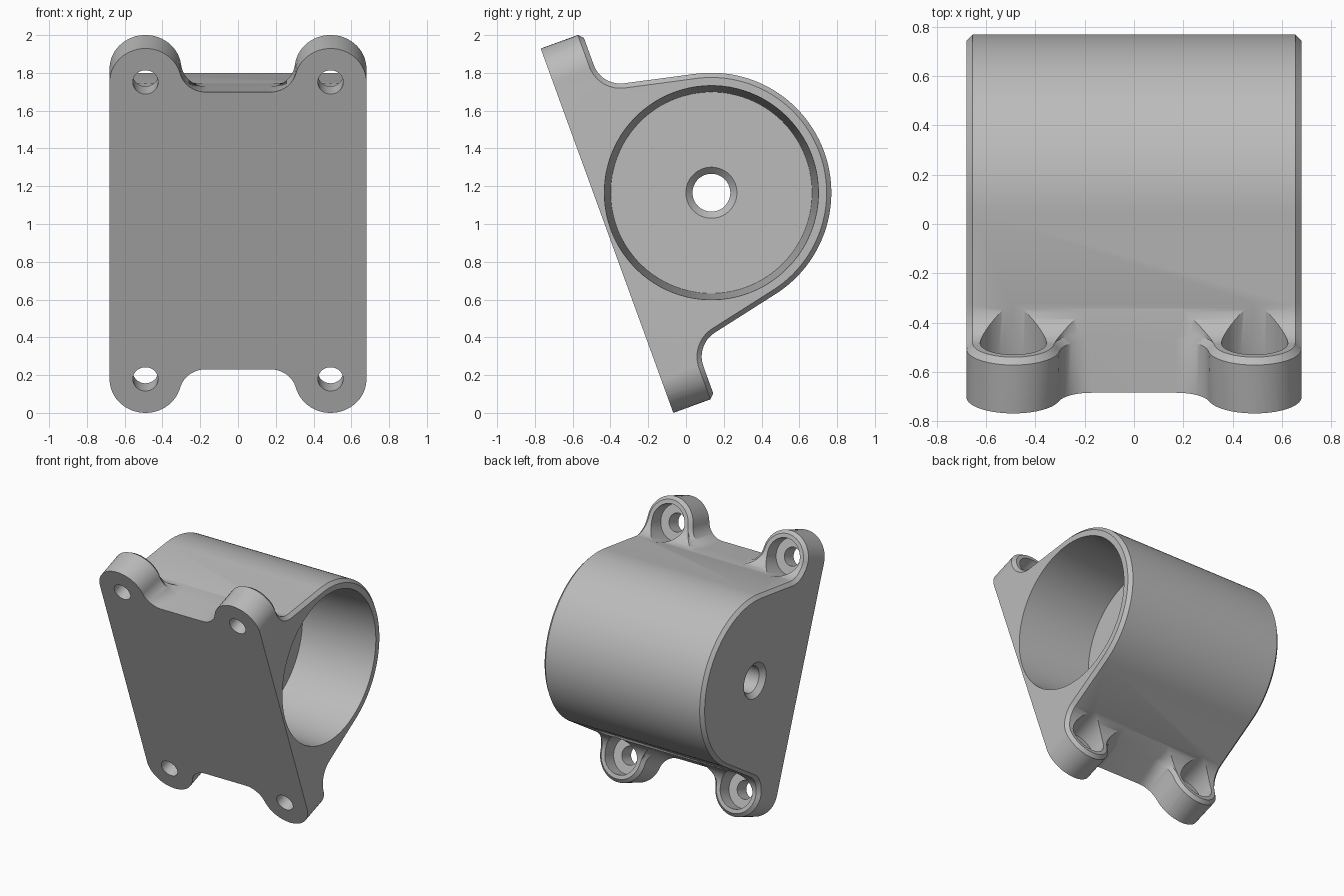
import bpy, bmesh
from math import sin, cos, tan, asin, atan2, pi, hypot, radians, sqrt
from mathutils import Vector

if bpy.data.objects.get("Cube"):
    bpy.data.objects.remove(bpy.data.objects["Cube"])

# Main dimensions: v runs up the mounting face, w goes straight back from it
TILT = radians(20)
HALF_H, HALF_X = 1.0265, 0.68
PLATE, CHAMFER = 0.234, 0.025
TUBE_W, TUBE_R = 0.588, 0.635
LINE_V = 0.78
EAR_X, EAR_R = 0.49, 0.19
EAR_V = HALF_H - EAR_R
SLOPE = atan2(LINE_V, TUBE_W) - asin(TUBE_R / hypot(LINE_V, TUBE_W))


def place(x, v, w):
    """Tilted bracket coordinates to world coordinates."""
    u = v + HALF_H
    return Vector((x, -0.067 - sin(TILT) * u + cos(TILT) * w,
                   cos(TILT) * u + sin(TILT) * w))


def arc(cx, cy, r, start, end, n):
    return [(cx + r * cos(start + (end - start) * i / n),
             cy + r * sin(start + (end - start) * i / n)) for i in range(n + 1)]


def loft(name, rings):
    """Closed solid through matching rings of points."""
    bm = bmesh.new()
    rows = [[bm.verts.new(place(*p)) for p in ring] for ring in rings]
    n = len(rows[0])
    for a, b in zip(rows, rows[1:]):
        for i in range(n):
            bm.faces.new((a[i], a[(i + 1) % n], b[(i + 1) % n], b[i]))
    bm.faces.new(rows[0])
    bm.faces.new(rows[-1])
    bmesh.ops.recalc_face_normals(bm, faces=bm.faces)
    mesh = bpy.data.meshes.new(name)
    bm.to_mesh(mesh)
    bm.free()
    obj = bpy.data.objects.new(name, mesh)
    bpy.context.collection.objects.link(obj)
    return obj


def combine(obj, tool, operation):
    mod = obj.modifiers.new(operation, 'BOOLEAN')
    mod.operation, mod.object, mod.solver = operation, tool, 'EXACT'
    bpy.context.view_layer.objects.active = obj
    bpy.ops.object.modifier_apply(modifier=mod.name)
    bpy.data.objects.remove(tool)


def side_profile(c):
    """Side section with tube, flanks and plate, drawn in by c at the back."""
    fillet = 0.15
    fv = LINE_V - tan(SLOPE) * PLATE + fillet / tan((pi / 2 + SLOPE) / 2)
    half = [(HALF_H + 0.01, 0), (HALF_H + 0.01, PLATE - c)]
    half += arc(fv, PLATE + fillet, fillet + c, -pi / 2, -pi + SLOPE, 14)
    half += arc(0, TUBE_W, TUBE_R - c, SLOPE, pi / 2, 40)
    return half + [(-v, w) for v, w in reversed(half[:-1])]


def face_outline(w, radius):
    """Four-eared outline at depth w."""
    fillet = 0.14
    level = LINE_V - tan(SLOPE) * w + 0.001
    fy = level + fillet
    rise = max(fy - EAR_V, 0)
    fx = EAR_X - sqrt((fillet + radius) ** 2 - rise ** 2)
    turn = -atan2(rise, EAR_X - fx)
    quarter = arc(fx, fy, fillet, -pi / 2, turn, 14)
    quarter += arc(EAR_X, EAR_V, radius, pi + turn, 0, 28)[1:]
    quarter.append((HALF_X + 0.03, EAR_V))
    right = quarter + [(x, -v) for x, v in reversed(quarter)]
    left = [(-x, v) for x, v in reversed(right)]
    return [(x, v, w) for x, v in right + left]


def turned(name, sections, axis, v=0, x=0, n=96):
    """Turned cutter: sections are (position, radius) along x or w."""
    rings = []
    for t, r in sections:
        circle = arc(0, 0, r, 0, 2 * pi, n)[:-1]
        if axis == 'x':
            rings.append([(t, a, TUBE_W + b) for a, b in circle])
        else:
            rings.append([(x + a, v + b, t) for a, b in circle])
    return loft(name, rings)


# Body: chamfered side section, trimmed to the eared outline
ends = [(-HALF_X, CHAMFER), (CHAMFER - HALF_X, 0),
        (HALF_X - CHAMFER, 0), (HALF_X, CHAMFER)]
bracket = loft("motor_bracket", [[(x, v, w) for v, w in side_profile(c)] for x, c in ends])
trim = loft("outline_trim", [face_outline(0, EAR_R),
                             face_outline(PLATE - CHAMFER, EAR_R),
                             face_outline(PLATE, EAR_R - CHAMFER),
                             face_outline(0.58, EAR_R - CHAMFER),
                             [(x, v, 1.4) for x, v, w in face_outline(0.58, EAR_R - CHAMFER)]])
combine(bracket, trim, 'INTERSECT')

# Tapered bore with a rounded shaft hole through the end wall
floor, shaft, lip = 0.08, 0.1, 0.035
steps = [i * pi / 12 for i in range(7)]
bore = [(HALF_X + 0.02, 0.568), (floor, 0.533)]
bore += [(floor - lip * sin(a), shaft + lip * (1 - cos(pi / 2 - a))) for a in steps]
bore += [(-HALF_X + lip * cos(a), shaft + lip * (1 - sin(pi / 2 - a))) for a in steps]
bore.append((-HALF_X - 0.02, shaft + lip))
combine(bracket, turned("bore_cutter", bore, 'x'), 'DIFFERENCE')

# Counterbored screw holes in the ears
for sx in (-1, 1):
    for sv in (-1, 1):
        screw = [(-0.05, 0.067), (0.12, 0.067), (0.12, 0.135), (0.6, 0.135)]
        combine(bracket, turned("screw_cutter", screw, 'w', sv * EAR_V, sx * EAR_X, 40),
                'DIFFERENCE')

# Material and shading
grey = bpy.data.materials.new("plain grey")
grey.use_nodes = True
colour = (0.5, 0.5, 0.5, 1)
grey.diffuse_color = colour
grey.node_tree.nodes["Principled BSDF"].inputs["Base Color"].default_value = colour
bracket.data.materials.clear()
bracket.data.materials.append(grey)
for p in bracket.data.polygons:
    p.material_index = 0
bpy.ops.object.select_all(action='DESELECT')
bracket.select_set(True)
bpy.context.view_layer.objects.active = bracket
bpy.ops.object.shade_smooth_by_angle(angle=radians(30))
